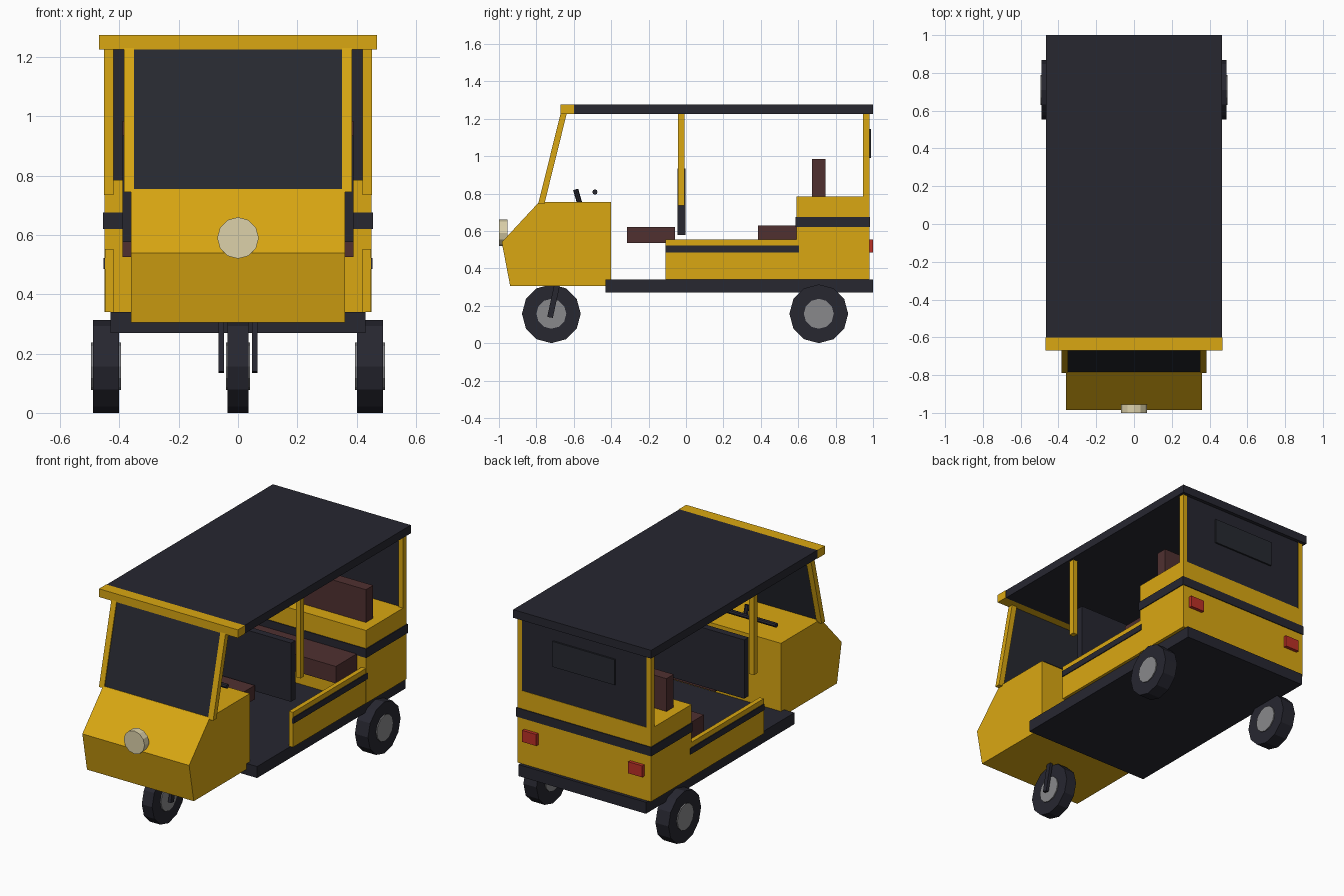
import bpy, bmesh, math
from mathutils import Vector, Matrix

if "Cube" in bpy.data.objects:
    bpy.data.objects.remove(bpy.data.objects["Cube"])


def material(name, rgb):
    m = bpy.data.materials.new(name)
    m.diffuse_color = (*rgb, 1.0)
    m.use_nodes = True
    m.node_tree.nodes["Principled BSDF"].inputs["Base Color"].default_value = m.diffuse_color
    return m


YELLOW = material("yellow paint", (0.70, 0.39, 0.006))
BLACK = material("black trim", (0.02, 0.02, 0.03))
GLASS = material("dark glass", (0.02, 0.022, 0.03))
SEAT = material("brown seat", (0.08, 0.03, 0.03))
GREY = material("grey hub", (0.25, 0.25, 0.26))
LAMP = material("cream lamp", (0.72, 0.64, 0.40))
RED = material("red lamp", (0.50, 0.03, 0.02))


def finish(name, bm, mat):
    bmesh.ops.recalc_face_normals(bm, faces=bm.faces)
    me = bpy.data.meshes.new(name)
    bm.to_mesh(me)
    bm.free()
    me.materials.append(mat)
    ob = bpy.data.objects.new(name, me)
    bpy.context.collection.objects.link(ob)
    return ob


def prism(name, profile, x0, x1, mat):
    """Extrude a (y, z) outline from x0 to x1."""
    bm = bmesh.new()
    face = bm.faces.new([bm.verts.new((x0, y, z)) for y, z in profile])
    ext = bmesh.ops.extrude_face_region(bm, geom=[face])
    verts = [v for v in ext["geom"] if isinstance(v, bmesh.types.BMVert)]
    bmesh.ops.translate(bm, verts=verts, vec=(x1 - x0, 0, 0))
    return finish(name, bm, mat)


def box(name, x0, x1, y0, y1, z0, z1, mat):
    return prism(name, [(y0, z0), (y1, z0), (y1, z1), (y0, z1)], x0, x1, mat)


def rod(name, a, b, r, mat, sides=12):
    """Cylinder running from a to b."""
    a, b = Vector(a), Vector(b)
    d = b - a
    bm = bmesh.new()
    mtx = Matrix.Translation((a + b) / 2) @ Vector((0, 0, 1)).rotation_difference(d).to_matrix().to_4x4()
    bmesh.ops.create_cone(bm, cap_ends=True, segments=sides, radius1=r, radius2=r,
                          depth=d.length, matrix=mtx)
    return finish(name, bm, mat)


def wheel(name, x, y, half):
    z = 0.157
    rod(name + "_tyre", (x - half, y, z), (x + half, y, z), 0.157, BLACK)
    rod(name + "_hub", (x - half - 0.006, y, z), (x + half + 0.006, y, z), 0.08, GREY)


# Chassis floor and nose
box("floor", -0.43, 0.43, -0.43, 1.0, 0.27, 0.34, BLACK)
prism("nose", [(-0.94, 0.305), (-0.985, 0.54), (-0.785, 0.755), (-0.40, 0.755), (-0.40, 0.305)],
      -0.36, 0.36, YELLOW)
rod("headlight", (0, -1.0, 0.59), (0, -0.955, 0.59), 0.07, LAMP)

# Windscreen
prism("windscreen", [(-0.784, 0.75), (-0.769, 0.75), (-0.650, 1.23), (-0.665, 1.23)],
      -0.352, 0.352, GLASS)

# Roof and visor
box("roof", -0.465, 0.465, -0.60, 1.0, 1.225, 1.275, BLACK)
box("roof_visor", -0.468, 0.468, -0.67, -0.60, 1.225, 1.275, YELLOW)

# Rear body with wraparound stripe
box("rear_body", -0.45, 0.45, 0.59, 0.98, 0.34, 0.785, YELLOW)
box("rear_stripe", -0.455, 0.455, 0.585, 0.985, 0.62, 0.675, BLACK)
box("rear_curtain", -0.422, 0.422, 0.955, 0.978, 0.78, 1.23, BLACK)
box("rear_window", -0.21, 0.21, 0.977, 0.988, 0.99, 1.145, GLASS)

# Parts repeated on both sides
for s, side in ((-1, "left"), (1, "right")):
    prism(side + "_windscreen_pillar",
          [(-0.79, 0.745), (-0.757, 0.745), (-0.637, 1.23), (-0.67, 1.23)],
          s * 0.35, s * 0.385, YELLOW)
    box(side + "_middle_pillar", s * 0.42, s * 0.452, -0.043, -0.008, 0.735, 1.23, YELLOW)
    box(side + "_rear_pillar", s * 0.42, s * 0.45, 0.947, 0.98, 0.78, 1.23, YELLOW)
    box(side + "_side_panel", s * 0.42, s * 0.448, -0.11, 0.60, 0.34, 0.553, YELLOW)
    box(side + "_side_stripe", s * 0.44, s * 0.453, -0.11, 0.605, 0.485, 0.522, BLACK)
    box(side + "_tail_light", s * 0.31, s * 0.405, 0.97, 1.0, 0.485, 0.555, RED)
    prism(side + "_fork", [(-0.742, 0.14), (-0.712, 0.135), (-0.672, 0.32), (-0.702, 0.325)],
          s * 0.048, s * 0.066, BLACK)
    wheel(side + "_rear_wheel", s * 0.445, 0.71, 0.044)
wheel("front_wheel", 0, -0.72, 0.035)

# Seats and partition
box("driver_seat", -0.155, 0.155, -0.315, -0.06, 0.535, 0.62, SEAT)
box("partition", -0.39, 0.39, -0.046, -0.004, 0.577, 0.935, BLACK)
box("rear_seat", -0.39, 0.39, 0.385, 0.595, 0.525, 0.628, SEAT)
box("rear_seat_back", -0.39, 0.39, 0.675, 0.745, 0.78, 0.985, SEAT)

# Steering
rod("steering_post", (0, -0.555, 0.70), (0, -0.59, 0.822), 0.014, BLACK, 8)
rod("handlebar", (-0.27, -0.487, 0.808), (0.27, -0.487, 0.808), 0.014, BLACK, 8)
